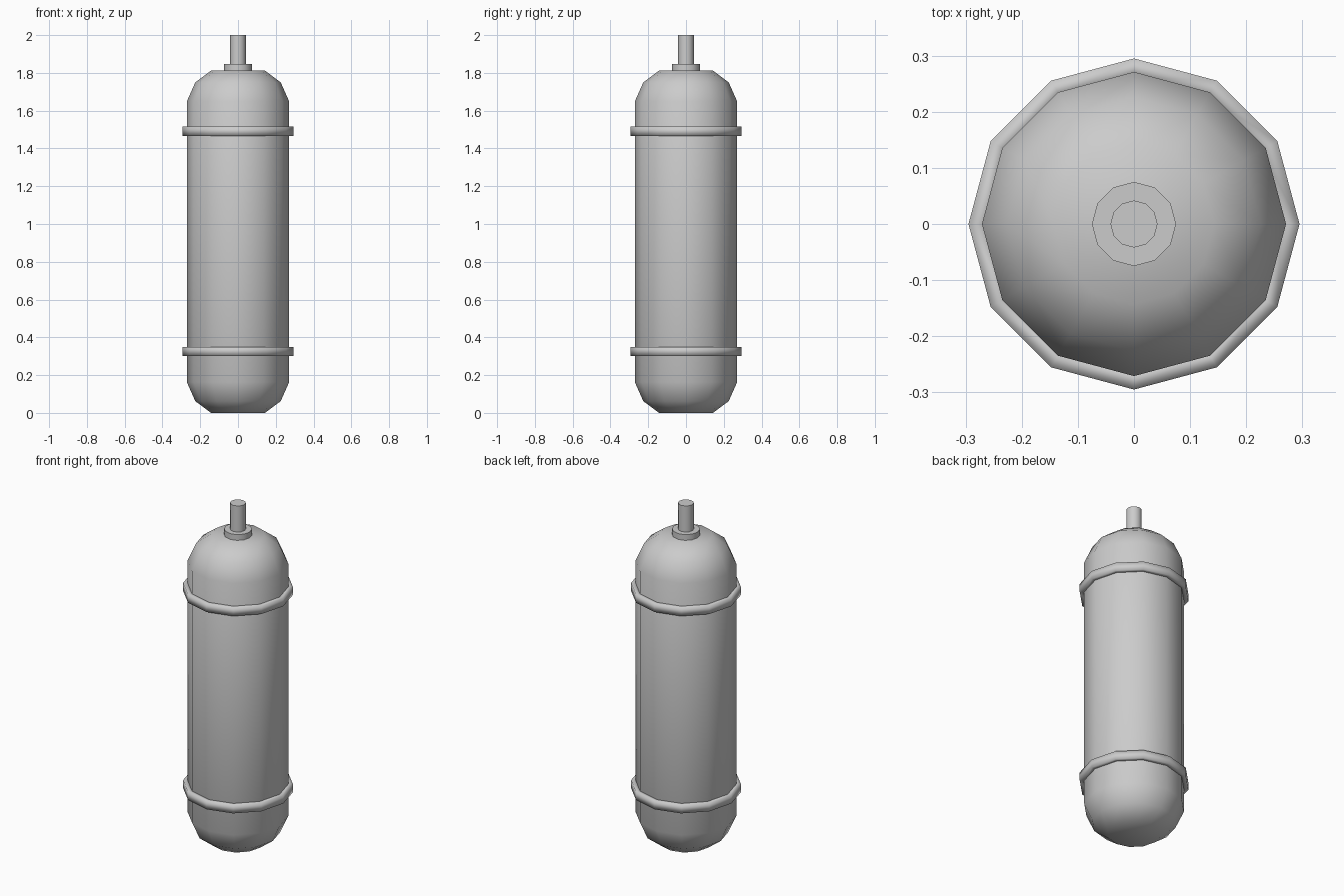
import bpy, bmesh, math

if "Cube" in bpy.data.objects:
    bpy.data.objects.remove(bpy.data.objects["Cube"])

SIDES = 12


def lathe(name, profile, closed=False, angle=40):
    """Revolve (radius, z) points, listed bottom to top, around the z axis."""
    bm = bmesh.new()
    rings = [[bm.verts.new((r * math.cos(2 * math.pi * i / SIDES),
                            r * math.sin(2 * math.pi * i / SIDES), z))
              for i in range(SIDES)] for r, z in profile]
    pairs = list(zip(rings, rings[1:]))
    if closed:
        pairs.append((rings[-1], rings[0]))
    else:
        bm.faces.new(rings[0][::-1])
        bm.faces.new(rings[-1])
    for a, b in pairs:
        for i in range(SIDES):
            j = (i + 1) % SIDES
            bm.faces.new((a[i], a[j], b[j], b[i]))
    bmesh.ops.recalc_face_normals(bm, faces=bm.faces)
    mesh = bpy.data.meshes.new(name)
    bm.to_mesh(mesh)
    bm.free()
    obj = bpy.data.objects.new(name, mesh)
    bpy.context.collection.objects.link(obj)
    bpy.ops.object.select_all(action='DESELECT')
    obj.select_set(True)
    bpy.context.view_layer.objects.active = obj
    bpy.ops.object.shade_smooth_by_angle(angle=math.radians(angle))
    return obj


# Tank body with rounded shoulders, mirrored top to bottom
HEIGHT = 1.812
end = [(0.143, 0.0), (0.226, 0.062), (0.271, 0.163)]
lathe("tank_body", end + [(r, HEIGHT - z) for r, z in reversed(end)])

# Two raised straps around the body, shaded smooth over their edges
for label, z in (("lower_band", 0.326), ("upper_band", 1.491)):
    h = 0.024
    lathe(label, [(0.262, z - h), (0.295, z - h), (0.295, z + h), (0.262, z + h)],
          closed=True, angle=180)

# Valve collar and stem
lathe("valve_collar", [(0.075, HEIGHT - 0.01), (0.075, 1.846)])
lathe("valve_stem", [(0.042, HEIGHT), (0.042, 2.0)])
